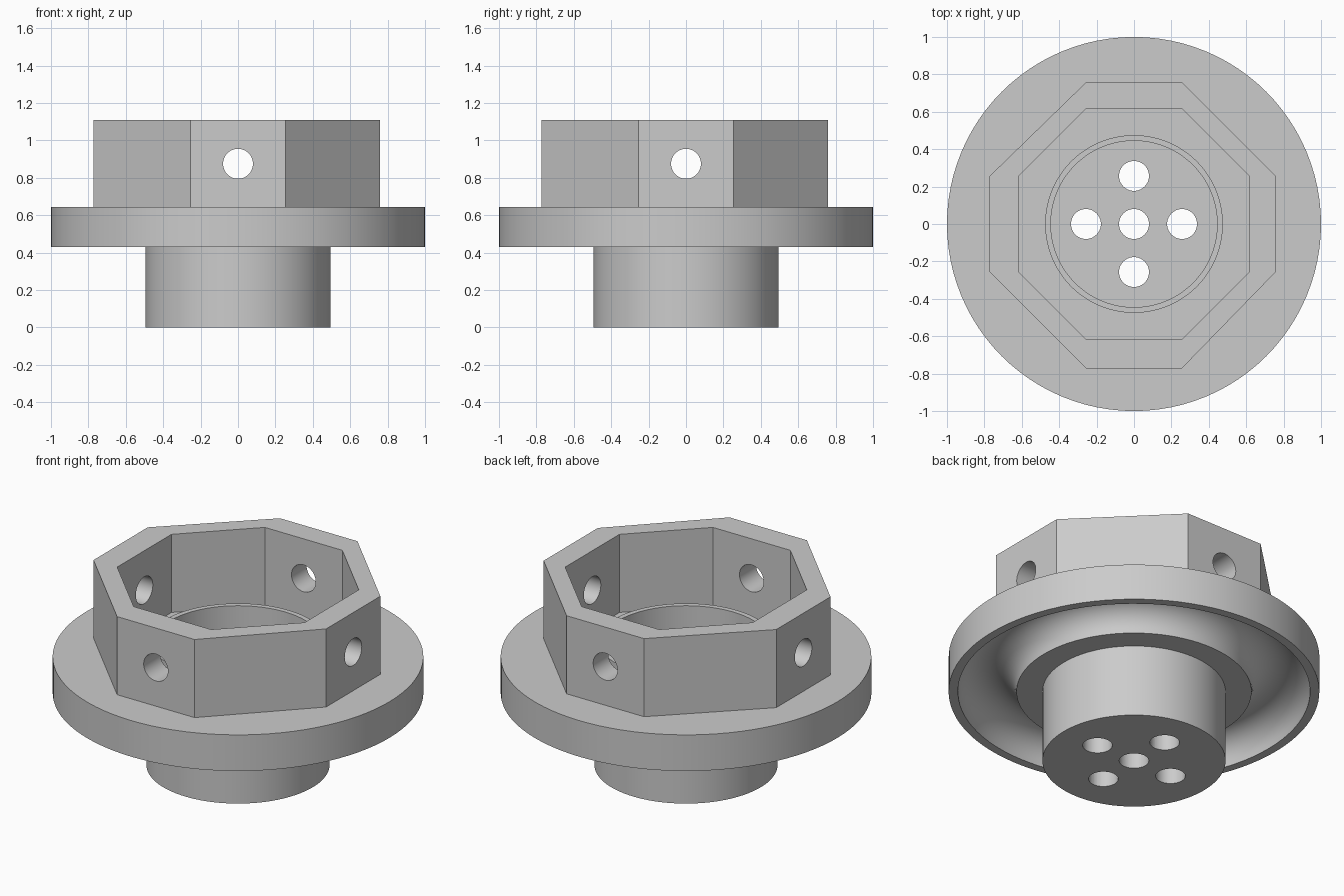
import bpy, bmesh
from math import cos, sin, pi
from mathutils import Matrix, Vector

cube = bpy.data.objects.get("Cube")
if cube:
    bpy.data.objects.remove(cube, do_unlink=True)

grey = bpy.data.materials.new("plain grey")
grey.use_nodes = True
grey.diffuse_color = (0.6, 0.6, 0.6, 1)
grey.node_tree.nodes["Principled BSDF"].inputs["Base Color"].default_value = (0.6, 0.6, 0.6, 1)


def make_object(name, bm):
    bmesh.ops.recalc_face_normals(bm, faces=bm.faces)
    mesh = bpy.data.meshes.new(name)
    bm.to_mesh(mesh)
    bm.free()
    mesh.materials.append(grey)
    obj = bpy.data.objects.new(name, mesh)
    bpy.context.collection.objects.link(obj)
    return obj


def lathe(name, profile, steps=96):
    bm = bmesh.new()
    verts = [bm.verts.new((r, 0, z)) for r, z in profile]
    edges = [bm.edges.new(pair) for pair in zip(verts, verts[1:])]
    bmesh.ops.spin(bm, geom=verts + edges, cent=(0, 0, 0), axis=(0, 0, 1),
                   angle=2 * pi, steps=steps)
    bmesh.ops.remove_doubles(bm, verts=bm.verts, dist=0.0005)
    return make_object(name, bm)


def drill(obj, places, direction_of, radius=0.08, depth=0.5):
    """Cut a round hole at each place along its direction."""
    bm = bmesh.new()
    for p in places:
        turn = Vector((0, 0, 1)).rotation_difference(direction_of(p)).to_matrix().to_4x4()
        bmesh.ops.create_cone(bm, cap_ends=True, segments=48, radius1=radius,
                              radius2=radius, depth=depth,
                              matrix=Matrix.Translation(p) @ turn)
    cutter = make_object("hole_cutter", bm)
    cutter.hide_render = True
    mod = obj.modifiers.new("holes", 'BOOLEAN')
    mod.operation = 'DIFFERENCE'
    mod.solver = 'EXACT'
    mod.object = cutter
    bpy.context.view_layer.objects.active = obj
    bpy.ops.object.modifier_apply(modifier=mod.name)
    bpy.data.objects.remove(cutter, do_unlink=True)


def smooth(obj):
    bpy.ops.object.select_all(action='DESELECT')
    obj.select_set(True)
    bpy.context.view_layer.objects.active = obj
    bpy.ops.object.shade_smooth_by_angle(angle=0.52)


# Flange with hollow stem, raised lip and rounded groove underneath
base, top, lip, floor = 0.43, 0.645, 0.74, 0.12
groove = [(0.792 - 0.158 * cos(a), base + 0.158 * sin(a))
          for a in (pi * i / 16 for i in range(17))]
body = lathe("flange_and_stem",
             [(0, 0), (0.494, 0), (0.494, base)] + groove +
             [(1, base), (1, top), (0.475, top), (0.475, lip),
              (0.445, lip), (0.445, floor), (0, floor)])
spots = [Vector((x, y, 0)) for x, y in
         ((0, 0), (0.257, 0), (-0.257, 0), (0, 0.257), (0, -0.257))]
drill(body, spots, lambda p: Vector((0, 0, 1)))
smooth(body)


# Eight-sided collar
def octagon(bm, side, z, shift=0):
    c = 0.255
    corners = [(side, -c), (side, c), (c, side), (-c, side),
               (-side, c), (-side, -c), (-c, -side), (c, -side)]
    return [bm.verts.new((x + (shift if abs(x) == side else 0),
                          y + (shift if abs(y) == side else 0), z)) for x, y in corners]


bm = bmesh.new()
height = 1.11
rings = [octagon(bm, 0.766, top, -0.007), octagon(bm, 0.766, height, -0.007),
         octagon(bm, 0.617, height), octagon(bm, 0.617, top)]
for a, b in zip(rings, rings[1:] + rings[:1]):
    for i in range(8):
        j = (i + 1) % 8
        bm.faces.new((a[i], a[j], b[j], b[i]))
collar = make_object("octagonal_collar", bm)

# Cross holes through the four straight walls
walls = [Vector((0.69 * x, 0.69 * y, 0.875)) for x, y in ((1, 0), (-1, 0), (0, 1), (0, -1))]
drill(collar, walls, lambda p: Vector((p.x, p.y, 0)).normalized())
smooth(collar)
